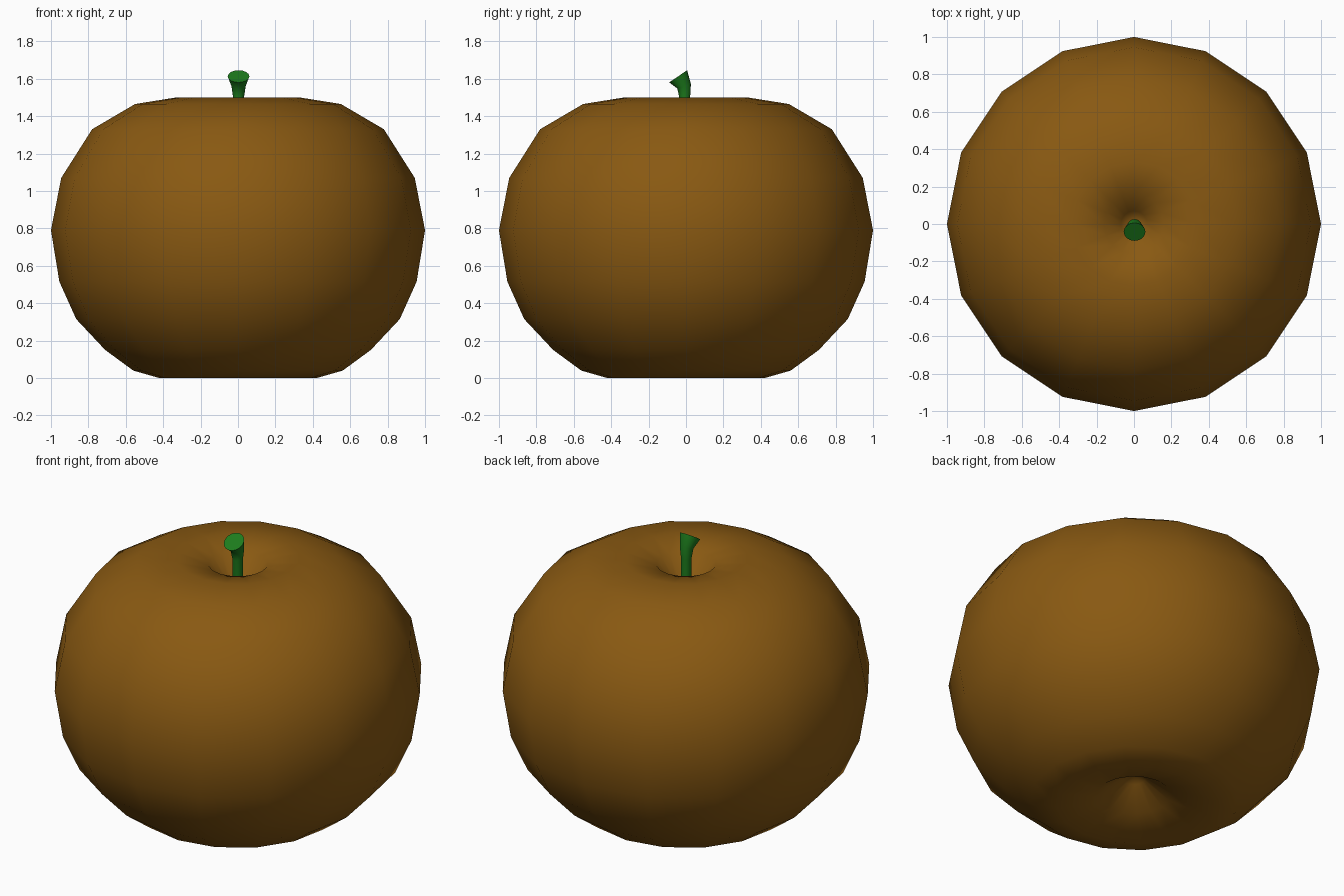
import bpy, bmesh, math
from mathutils import Vector, Matrix

if "Cube" in bpy.data.objects:
    bpy.data.objects.remove(bpy.data.objects["Cube"])


def finish(bm, name, color):
    bmesh.ops.recalc_face_normals(bm, faces=bm.faces)
    me = bpy.data.meshes.new(name)
    bm.to_mesh(me)
    bm.free()
    ob = bpy.data.objects.new(name, me)
    bpy.context.collection.objects.link(ob)
    mat = bpy.data.materials.new(name + "_colour")
    mat.diffuse_color = (*color, 1)
    mat.use_nodes = True
    mat.node_tree.nodes["Principled BSDF"].inputs["Base Color"].default_value = mat.diffuse_color
    me.materials.append(mat)
    bpy.ops.object.select_all(action='DESELECT')
    ob.select_set(True)
    bpy.context.view_layer.objects.active = ob
    bpy.ops.object.shade_smooth_by_angle(angle=math.radians(60))
    return ob


def bridge(bm, rings):
    n = len(rings[0])
    for a, b in zip(rings, rings[1:]):
        for i in range(n):
            j = (i + 1) % n
            bm.faces.new((a[i], a[j], b[j], b[i]))


def ring(bm, n, r, matrix):
    return [bm.verts.new(matrix @ Vector((r * math.cos(math.tau * i / n),
                                          r * math.sin(math.tau * i / n), 0)))
            for i in range(n)]


# Fruit body: 16-sided lathe with a dimple at both ends
profile = [(0.06, 0.16), (0.2, 0.06), (0.42, 0), (0.56, 0.04), (0.71, 0.15),
           (0.865, 0.315), (0.955, 0.515), (1, 0.79), (0.945, 1.07),
           (0.78, 1.33), (0.55, 1.465), (0.33, 1.5), (0.16, 1.465), (0.07, 1.35)]
bm = bmesh.new()
rings = [ring(bm, 16, r, Matrix.Translation((0, 0, z))) for r, z in profile]
bridge(bm, rings)
for loop, z in ((rings[0], 0.2), (rings[-1], 1.3)):
    tip = bm.verts.new((0, 0, z))
    for i in range(16):
        bm.faces.new((loop[i], loop[(i + 1) % 16], tip))
finish(bm, "fruit_body", (0.25, 0.1, 0.006))

# Stem: flared tube bending toward the front, (y, z, radius, tilt)
path = [(-0.005, 1.28, 0.028, 0), (-0.007, 1.5, 0.029, 0),
        (-0.01, 1.56, 0.038, 18), (-0.042, 1.613, 0.058, 34)]
bm = bmesh.new()
rings = [ring(bm, 16, r, Matrix.Translation((0.003, y, z))
              @ Matrix.Rotation(math.radians(t), 4, 'X')) for y, z, r, t in path]
bridge(bm, rings)
bm.faces.new(rings[0])
bm.faces.new(rings[-1])
finish(bm, "stem", (0.012, 0.2, 0.012))
